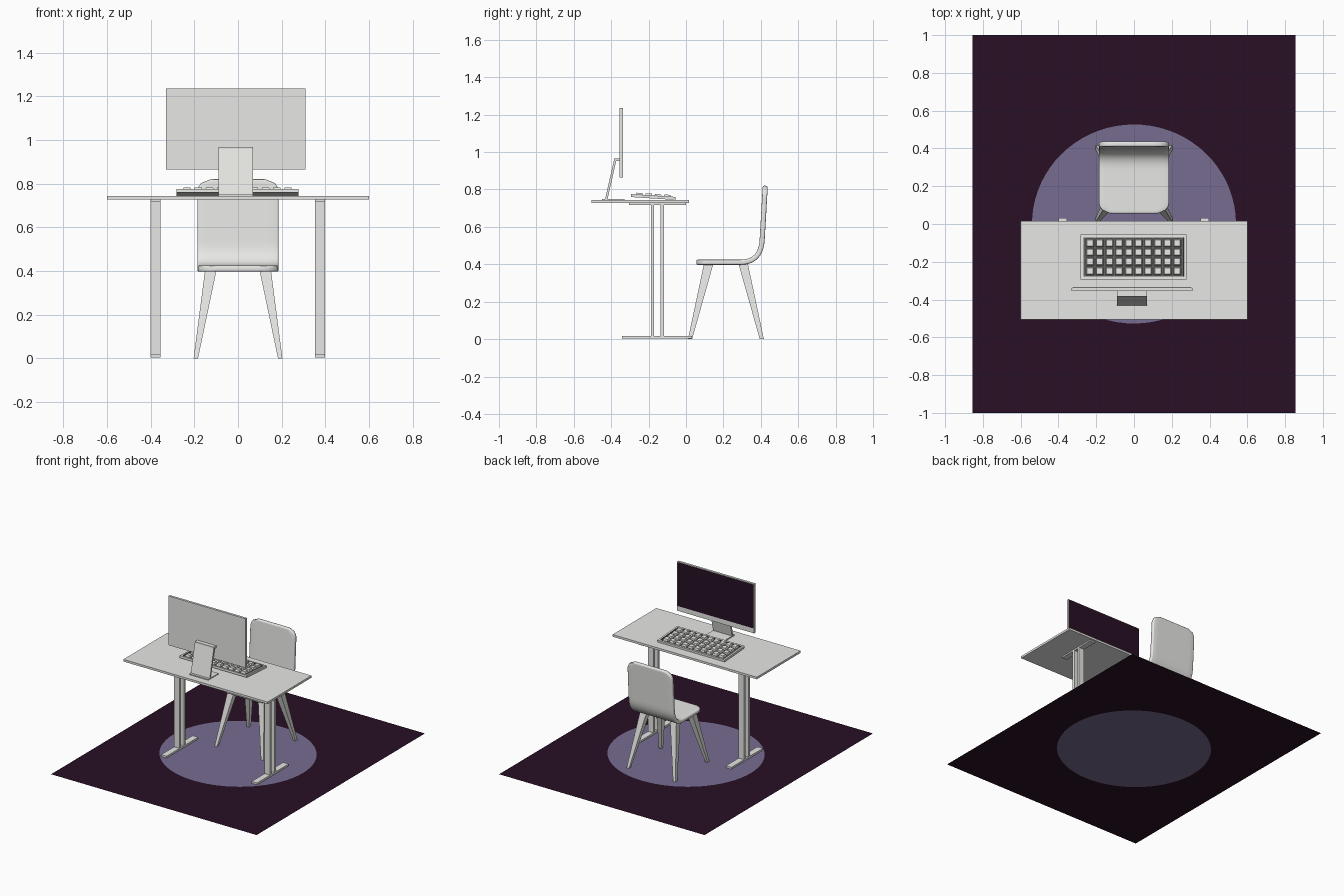
import bpy, bmesh, math
from mathutils import Vector

cube = bpy.data.objects.get("Cube")
if cube:
    bpy.data.objects.remove(cube, do_unlink=True)


def material(name, rgb):
    m = bpy.data.materials.new(name)
    m.use_nodes = True
    m.diffuse_color = (*rgb, 1)
    m.node_tree.nodes["Principled BSDF"].inputs["Base Color"].default_value = (*rgb, 1)
    return m


GREY = material("light grey", (0.8, 0.8, 0.78))
DARK = material("dark plum", (0.021, 0.005, 0.018))
LILAC = material("dusty lilac", (0.18, 0.15, 0.28))
SHADE = material("charcoal", (0.12, 0.12, 0.115))


def finish(name, bm, *mats):
    bmesh.ops.recalc_face_normals(bm, faces=bm.faces)
    mesh = bpy.data.meshes.new(name)
    bm.to_mesh(mesh)
    bm.free()
    for m in mats:
        mesh.materials.append(m)
    obj = bpy.data.objects.new(name, mesh)
    bpy.context.collection.objects.link(obj)
    return obj


def add_taper(bm, low, low_size, high, high_size):
    """Four-sided block between two horizontal rectangles."""
    corners = [(-1, -1), (1, -1), (1, 1), (-1, 1)]
    rings = [[bm.verts.new((c[0] + i * s[0] / 2, c[1] + j * s[1] / 2, c[2])) for i, j in corners]
             for c, s in ((low, low_size), (high, high_size))]
    bm.faces.new(rings[0])
    bm.faces.new(rings[1])
    for k in range(4):
        n = (k + 1) % 4
        bm.faces.new((rings[0][k], rings[0][n], rings[1][n], rings[1][k]))


def box(name, x, y, z, mat=GREY):
    bm = bmesh.new()
    cx, cy = sum(x) / 2, sum(y) / 2
    size = (x[1] - x[0], y[1] - y[0])
    add_taper(bm, (cx, cy, z[0]), size, (cx, cy, z[1]), size)
    return finish(name, bm, mat)


# Floor sheet with a round rug-like patch, split into ring and disc
HX, HY = 0.855, 1.0
corner = math.atan2(HY, HX)
angles = sorted([2 * math.pi * i / 72 + 0.01 for i in range(72)]
                + [corner, math.pi - corner, math.pi + corner, 2 * math.pi - corner])
bm = bmesh.new()
inner, outer = [], []
for a in angles:
    c, s = math.cos(a), math.sin(a)
    reach = min(HX / max(abs(c), 1e-6), HY / max(abs(s), 1e-6))
    inner.append(bm.verts.new((0.54 * c, 0.527 * s, 0)))
    outer.append(bm.verts.new((reach * c, reach * s, 0)))
for i in range(len(angles)):
    j = (i + 1) % len(angles)
    bm.faces.new((inner[i], outer[i], outer[j], inner[j]))
bm.faces.new(inner).material_index = 1
floor = finish("floor", bm, DARK, LILAC)
if floor.data.polygons[0].normal.z < 0:
    floor.data.flip_normals()

# Desk: top, and on each side a foot, two slim columns and a bracket
box("desk_top", (-0.6, 0.6), (-0.505, 0.016), (0.727, 0.743))
for side, x in (("right", (-0.4, -0.355)), ("left", (0.353, 0.398))):
    box(f"desk_foot_{side}", x, (-0.342, 0.033), (0.004, 0.018))
    box(f"desk_bracket_{side}", x, (-0.305, 0), (0.717, 0.727))
    for k, y in enumerate(((-0.188, -0.171), (-0.135, -0.118))):
        box(f"desk_column_{side}_{k + 1}", x, y, (0.018, 0.717))

# Monitor, facing the chair
box("monitor_body", (-0.33, 0.31), (-0.355, -0.338), (0.865, 1.235))
box("monitor_screen", (-0.325, 0.305), (-0.338, -0.336), (0.902, 1.23), DARK)
box("monitor_base", (-0.09, 0.068), (-0.45, -0.328), (0.743, 0.75))
box("monitor_mount", (-0.09, 0.068), (-0.385, -0.355), (0.952, 0.967))
bm = bmesh.new()
add_taper(bm, (-0.011, -0.426, 0.748), (0.158, 0.013), (-0.011, -0.378, 0.96), (0.158, 0.013))
finish("monitor_stand", bm, GREY)

# Keyboard tray with a sunken dark well, tilted towards the chair
tilt, spot = -0.065, Vector((-0.002, -0.175, 0.76))
bm = bmesh.new()
add_taper(bm, (0, 0, -0.008), (0.56, 0.237), (0, 0, 0.008), (0.56, 0.237))
bmesh.ops.recalc_face_normals(bm, faces=bm.faces)
top = max(bm.faces, key=lambda f: f.calc_center_median().z)
bmesh.ops.inset_region(bm, faces=[top], thickness=0.02)
top.material_index = 1
rim = bmesh.ops.inset_region(bm, faces=[top], thickness=0.001, depth=-0.006)
for f in rim["faces"]:
    f.material_index = 1
tray = finish("keyboard_tray", bm, GREY, SHADE)

# Keys in four rows of ten
bm = bmesh.new()
for row in range(4):
    for col in range(10):
        x, y = (col - 4.5) * 0.0513, (row - 1.5) * 0.0495
        add_taper(bm, (x, y, 0.001), (0.041, 0.041), (x, y, 0.017), (0.032, 0.032))
keys = finish("keyboard_keys", bm, GREY)
for part in (tray, keys):
    part.location = spot
    part.rotation_euler.x = tilt

# Chair shell: one sheet swept along a bent side profile with rounded ends
path = [Vector((0.055 + 0.235 * t / 12, 0.411)) for t in range(12)]
start, bend, end = Vector((0.29, 0.411)), Vector((0.4, 0.411)), Vector((0.407, 0.53))
path += [start * (1 - t) ** 2 + bend * 2 * t * (1 - t) + end * t * t for t in [i / 12 for i in range(12)]]
path += [end.lerp(Vector((0.424, 0.82)), i / 16) for i in range(17)]
lengths = [0]
for p, q in zip(path, path[1:]):
    lengths.append(lengths[-1] + (q - p).length)
HALF, ROUND, COLS = 0.186, 0.06, 8
bm = bmesh.new()
rows = []
for p, s in zip(path, lengths):
    d = min(s, lengths[-1] - s, ROUND)
    w = HALF - ROUND + math.sqrt(ROUND ** 2 - (ROUND - d) ** 2)
    rows.append([bm.verts.new((w * (2 * c / COLS - 1), p.x, p.y)) for c in range(COLS + 1)])
for a, b in zip(rows, rows[1:]):
    for c in range(COLS):
        bm.faces.new((a[c], a[c + 1], b[c + 1], b[c]))
shell = finish("chair_shell", bm, GREY)
thick = shell.modifiers.new("thickness", "SOLIDIFY")
thick.thickness, thick.offset = 0.027, 0
soft = shell.modifiers.new("soft_edge", "BEVEL")
soft.width, soft.segments, soft.angle_limit = 0.008, 3, math.radians(50)

# Chair legs: splayed and tapering down
for end_name, foot_y, top_y in (("front", 0.022, 0.121), ("back", 0.405, 0.306)):
    for side, sx in (("right", -1), ("left", 1)):
        bm = bmesh.new()
        add_taper(bm, (sx * 0.193, foot_y, 0.001), (0.02, 0.022),
                  (sx * 0.125, top_y, 0.402), (0.052, 0.05))
        finish(f"chair_leg_{end_name}_{side}", bm, GREY)

# Smooth shading on the curved shell
bpy.ops.object.select_all(action="DESELECT")
shell.select_set(True)
bpy.context.view_layer.objects.active = shell
bpy.ops.object.shade_smooth_by_angle(angle=math.radians(40))
